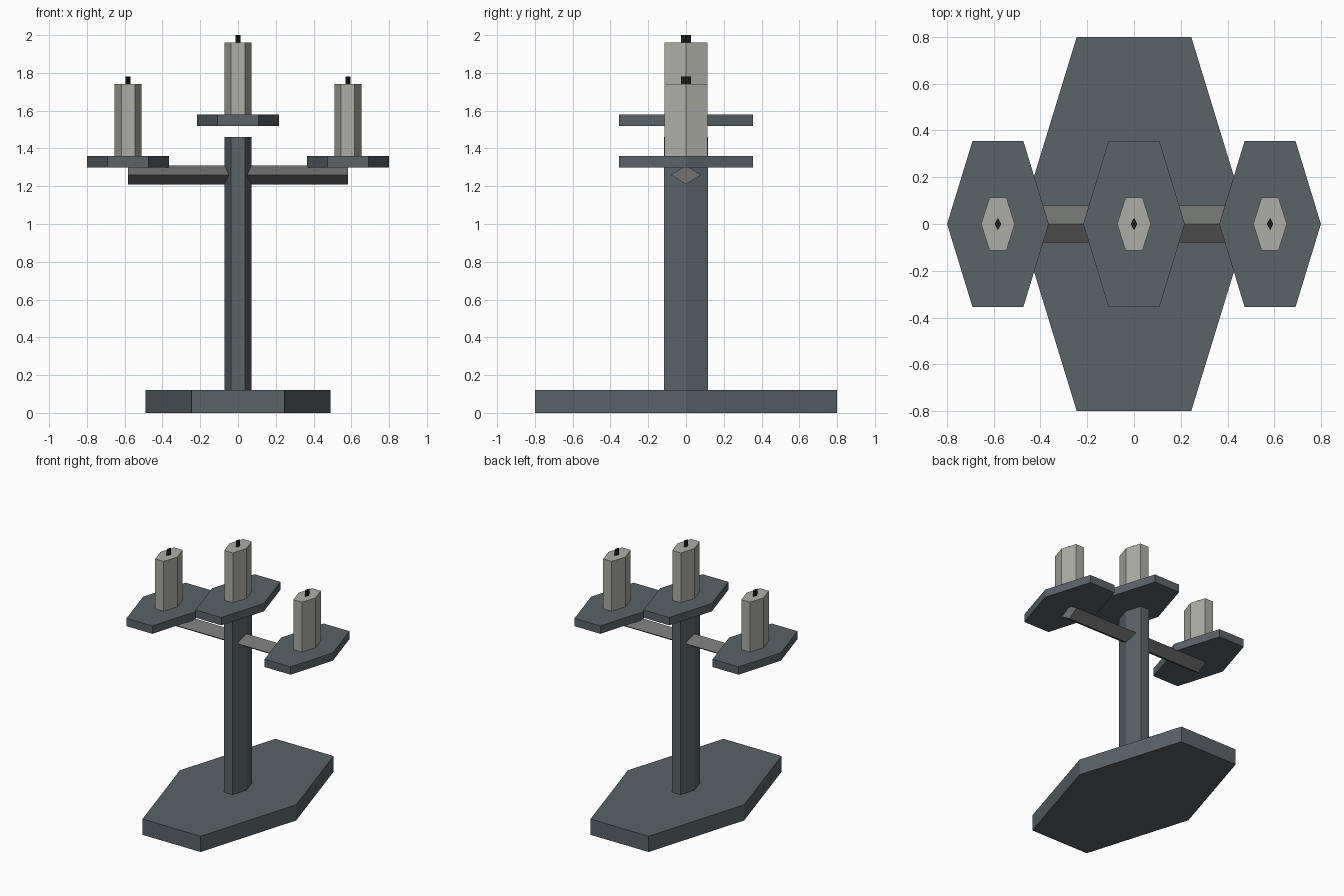
import bpy, bmesh, math

if "Cube" in bpy.data.objects:
    bpy.data.objects.remove(bpy.data.objects["Cube"])


def material(name, rgb):
    m = bpy.data.materials.new(name)
    m.diffuse_color = (*rgb, 1)
    m.use_nodes = True
    m.node_tree.nodes["Principled BSDF"].inputs["Base Color"].default_value = m.diffuse_color
    return m


iron = material("dark_iron", (0.10, 0.125, 0.14))
steel = material("arm_grey", (0.16, 0.165, 0.16))
wax = material("wax", (0.42, 0.42, 0.38))
black = material("wick_black", (0.012, 0.013, 0.014))


def prism(name, sides, radius, depth_ratio, z0, z1, mat, x=0.0):
    """Upright prism with corners on the x axis, stretched along y."""
    bm = bmesh.new()
    bmesh.ops.create_cone(bm, cap_ends=True, segments=sides,
                          radius1=1, radius2=1, depth=1)
    # turn so that one corner lies on +x
    v = bm.verts[:][0].co
    turn = -math.atan2(v.y, v.x)
    for vert in bm.verts:
        px, py, pz = vert.co
        c, s = math.cos(turn), math.sin(turn)
        vert.co = (x + radius * (px * c - py * s),
                   radius * depth_ratio * (px * s + py * c),
                   z0 + (pz + 0.5) * (z1 - z0))
    bmesh.ops.recalc_face_normals(bm, faces=bm.faces)
    me = bpy.data.meshes.new(name)
    bm.to_mesh(me)
    bm.free()
    me.materials.append(mat)
    ob = bpy.data.objects.new(name, me)
    bpy.context.collection.objects.link(ob)
    return ob


STRETCH = 1.885

# foot and stem
prism("base", 6, 0.49, STRETCH, 0, 0.12, iron)
prism("stem", 6, 0.072, STRETCH, 0.12, 1.46, iron)

# diamond cross-bar: an upright prism laid along x
bar = prism("arms", 4, 0.05, 1.6, -0.582, 0.582, steel)
bar.rotation_euler = (0, math.pi / 2, 0)
bar.location.z = 1.26

# drip plate, candle and wick at each of the three places
for label, x, z in (("left", -0.582, 1.30), ("centre", 0, 1.52), ("right", 0.582, 1.30)):
    prism(label + "_plate", 6, 0.2175, STRETCH, z, z + 0.06, iron, x)
    prism(label + "_candle", 6, 0.072, STRETCH * 0.97, z + 0.06, z + 0.44, wax, x)
    prism(label + "_wick", 4, 0.014, STRETCH, z + 0.44, z + 0.48, black, x)
